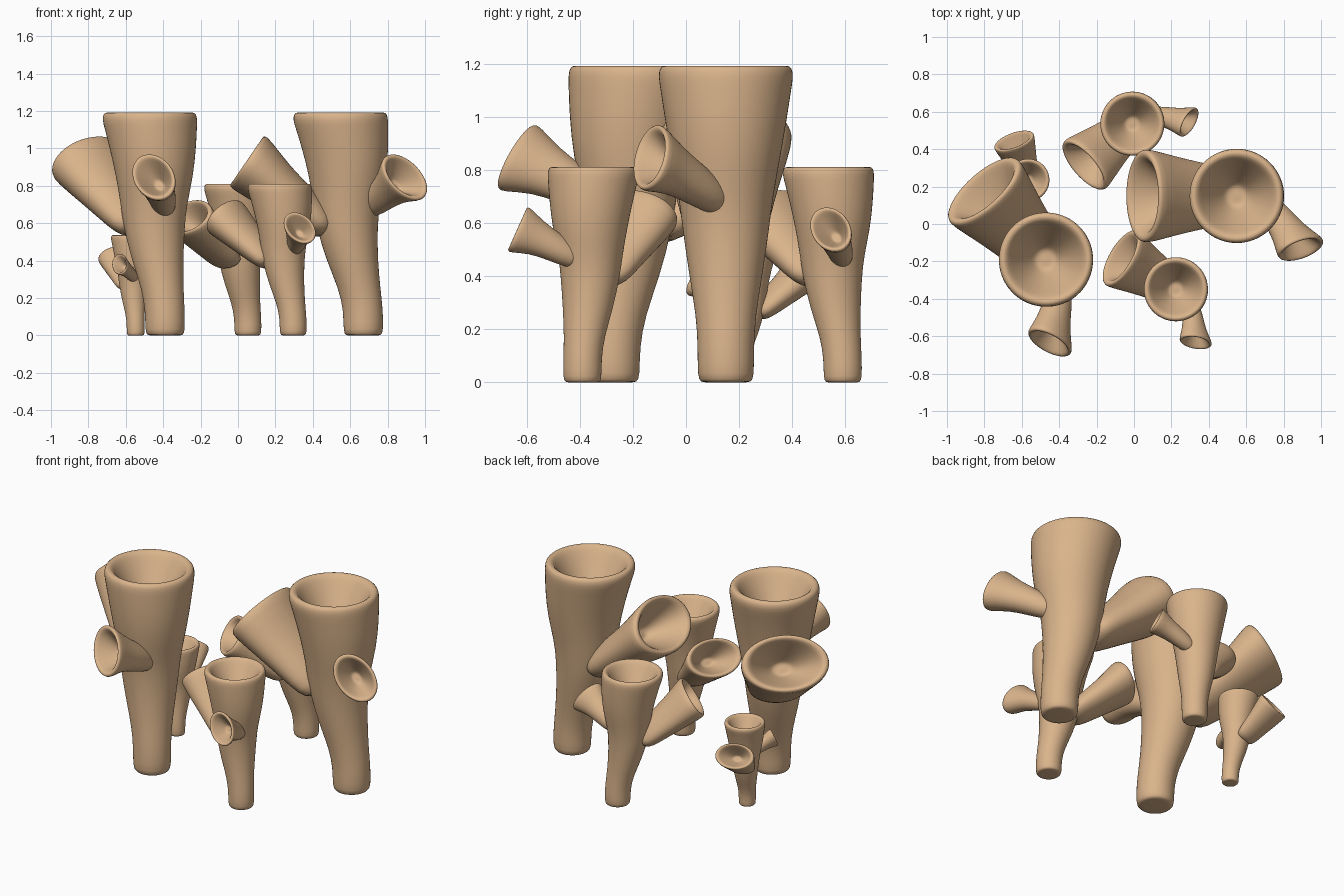
import bpy, bmesh, math
from mathutils import Vector

cube = bpy.data.objects.get("Cube")
if cube:
    bpy.data.objects.remove(cube, do_unlink=True)

SIDES = 32
UP = Vector((0, 0, 1))

tan = bpy.data.materials.new("sponge tan")
tan.use_nodes = True
tan.diffuse_color = (0.70, 0.455, 0.26, 1)
bsdf = tan.node_tree.nodes["Principled BSDF"]
bsdf.inputs["Base Color"].default_value = tan.diffuse_color
bsdf.inputs["Roughness"].default_value = 0.8

# Rounded lip and funnel: (depth, scale), both relative to the mouth radius
CUP = [(0.16, 1.0), (0.03, 0.975), (0, 0.9), (0.03, 0.82), (0.17, 0.73),
       (0.38, 0.6), (0.65, 0.43), (0.87, 0.28), (0.96, 0.2), (0.95, 0.06)]


def tube_mesh(name, stations, start_normal, mouth_normal, roll=0):
    """Skin oval rings (centre, width, height), ending in a hollow mouth."""
    start, end = Vector(start_normal).normalized(), Vector(mouth_normal).normalized()
    last = len(stations) - 1
    rings = [(Vector(c), w, h, start.lerp(end, i / last).normalized())
             for i, (c, w, h) in enumerate(stations)]
    centre, w, h, n = rings.pop()
    size = math.sqrt(w * h)
    rings += [(centre - n * d * size, w * s, h * s, n) for d, s in CUP]

    bm = bmesh.new()
    loops = []
    for c, w, h, n in rings:
        across = UP.cross(n)
        across = across.normalized() if across.length > 0.01 else Vector((0, 1, 0))
        rise = n.cross(across)
        u = across * math.cos(roll) + rise * math.sin(roll)
        v = n.cross(u)
        angles = [math.tau * k / SIDES for k in range(SIDES)]
        loops.append([bm.verts.new(c + u * w * math.cos(a) + v * h * math.sin(a))
                      for a in angles])
    for a, b in zip(loops, loops[1:]):
        for k in range(SIDES):
            j = (k + 1) % SIDES
            bm.faces.new((a[k], a[j], b[j], b[k]))
    bm.faces.new(loops[0][::-1])
    bm.faces.new(loops[-1])
    bmesh.ops.recalc_face_normals(bm, faces=bm.faces)
    mesh = bpy.data.meshes.new(name)
    bm.to_mesh(mesh)
    bm.free()
    mesh.shade_smooth()
    mesh.materials.append(tan)
    return mesh


# Leaning trunk: height, sideways offset, radius
TRUNK = [(0, 0, 0.07), (0, 0, 0.095), (0.02, 0, 0.107), (0.13, 0, 0.106),
         (0.25, -0.02, 0.112), (0.4, -0.06, 0.138), (0.58, -0.088, 0.164),
         (0.7, -0.09, 0.178), (0.85, -0.083, 0.207), (1.0, -0.097, 0.232),
         (1.1, -0.113, 0.247), (1.194, -0.122, 0.256)]
trunk = tube_mesh("trunk", [((x, 0, z), r, r) for z, x, r in TRUNK], UP, UP)

# Wide oval branch leaning away from the foot
wide_branch = tube_mesh("wide_branch", [
    ((-0.18, 0, 0.56), 0.12, 0.06),
    ((-0.23, 0, 0.60), 0.165, 0.092),
    ((-0.33, 0, 0.685), 0.182, 0.113),
    ((-0.47, 0, 0.797), 0.217, 0.132),
    ((-0.625, 0, 0.935), 0.253, 0.169)],
    (-0.7, 0, 0.7), (-0.825, 0, 0.565))

# Narrow trumpet branch with a slanted oval mouth on the other side
small_branch = tube_mesh("small_branch", [
    ((0.01, -0.01, 0.665), 0.045, 0.045),
    ((0.04, -0.04, 0.69), 0.066, 0.06),
    ((0.10, -0.115, 0.745), 0.085, 0.075),
    ((0.16, -0.20, 0.80), 0.105, 0.083),
    ((0.225, -0.287, 0.85), 0.154, 0.108)],
    (0.5, -0.6, 0.6), (0.457, -0.79, 0.407), math.radians(-50))

# Cluster: name, foot position, turn in degrees, scale
CLUSTER = [("right_tall", (-0.39, -0.28), -48, 1),
           ("left_tall", (0.67, 0.15), 0, 1),
           ("front_medium", (0.295, -0.39), -30, 0.68),
           ("back_medium", (0.053, 0.59), 41, 0.68),
           ("right_small", (-0.547, 0.184), -70, 0.45)]

for label, (x, y), turn, scale in CLUSTER:
    for mesh in (trunk, wide_branch, small_branch):
        part = bpy.data.objects.new(label + "_" + mesh.name, mesh)
        bpy.context.collection.objects.link(part)
        part.location = (x, y, 0)
        part.rotation_euler.z = math.radians(turn)
        part.scale = (scale, scale, scale)
        smooth = part.modifiers.new("smooth", "SUBSURF")
        smooth.levels = smooth.render_levels = 1
